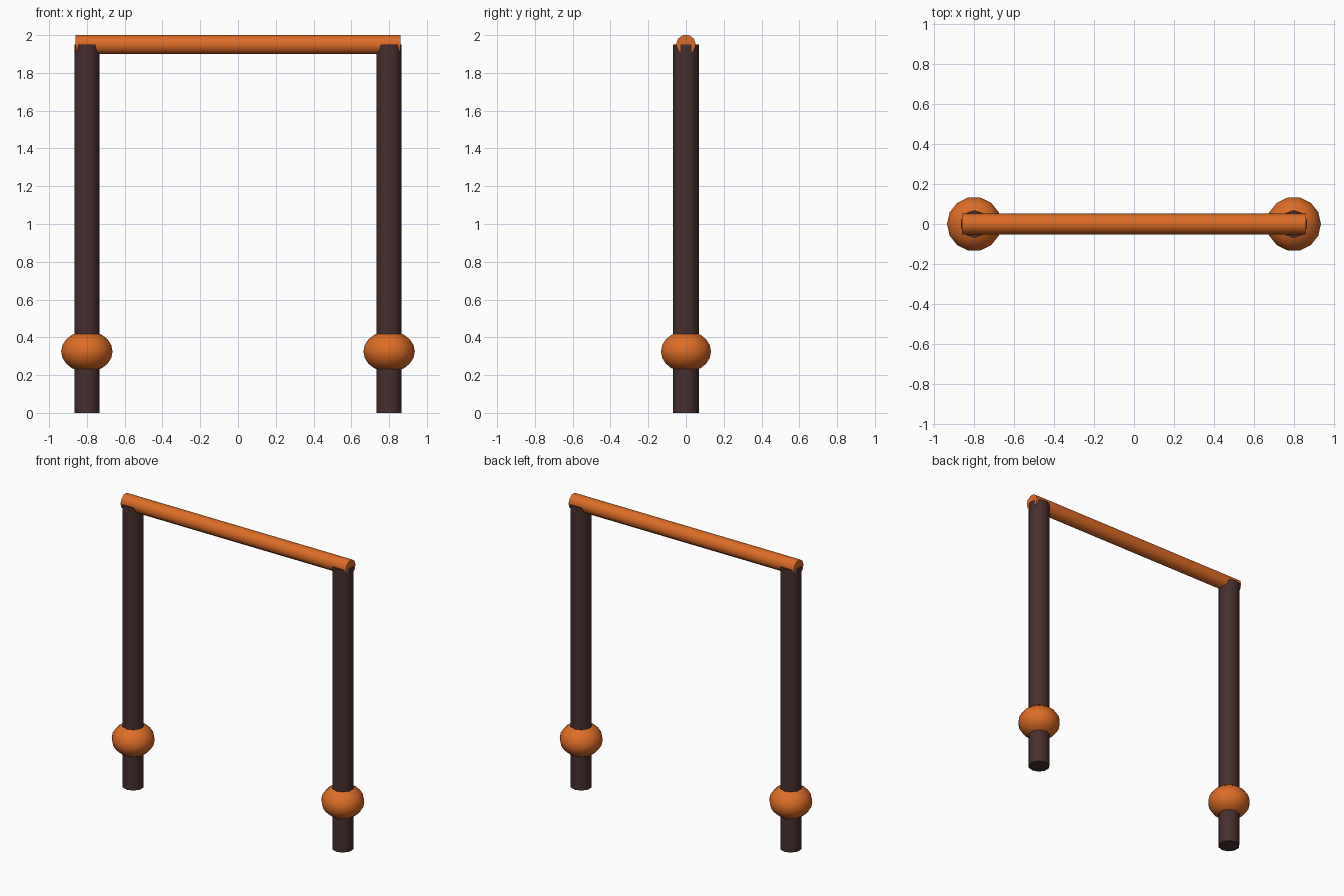
import bpy, bmesh, math
from mathutils import Matrix

if "Cube" in bpy.data.objects:
    bpy.data.objects.remove(bpy.data.objects["Cube"])


def material(name, rgb):
    m = bpy.data.materials.new(name)
    m.diffuse_color = (*rgb, 1)
    m.use_nodes = True
    m.node_tree.nodes["Principled BSDF"].inputs["Base Color"].default_value = m.diffuse_color
    return m


orange = material("orange", (0.72, 0.15, 0.02))
dark = material("dark_brown", (0.065, 0.028, 0.028))


def finish(name, bm, mat):
    me = bpy.data.meshes.new(name)
    for f in bm.faces:
        f.smooth = True
    bm.to_mesh(me)
    bm.free()
    me.set_sharp_from_angle(angle=math.radians(45))
    me.materials.append(mat)
    bpy.context.collection.objects.link(bpy.data.objects.new(name, me))


def rod(name, mat, radius, length, matrix):
    # ten-sided capped rod, corners facing +y and -y
    bm = bmesh.new()
    bmesh.ops.create_cone(bm, cap_ends=True, segments=10, radius1=radius,
                          radius2=radius, depth=length, matrix=matrix)
    finish(name, bm, mat)


def knob(name, mat, x):
    # squashed ball around a post
    bm = bmesh.new()
    m = (Matrix.Translation((x, 0, 0.325)) @ Matrix.Diagonal((1, 1, 0.8, 1))
         @ Matrix.Rotation(math.pi / 2, 4, 'Z'))
    bmesh.ops.create_uvsphere(bm, u_segments=14, v_segments=10,
                              radius=0.136, matrix=m)
    finish(name, bm, mat)


# posts and their knobs
for side, x in (("left", -0.8), ("right", 0.8)):
    rod(side + "_post", dark, 0.069, 1.95, Matrix.Translation((x, 0, 0.975)))
    knob(side + "_knob", orange, x)

# crossbar resting in the post tops
rod("crossbar", orange, 0.0525, 1.72,
    Matrix.Translation((0, 0, 1.95)) @ Matrix.Rotation(math.pi / 2, 4, 'Y'))
